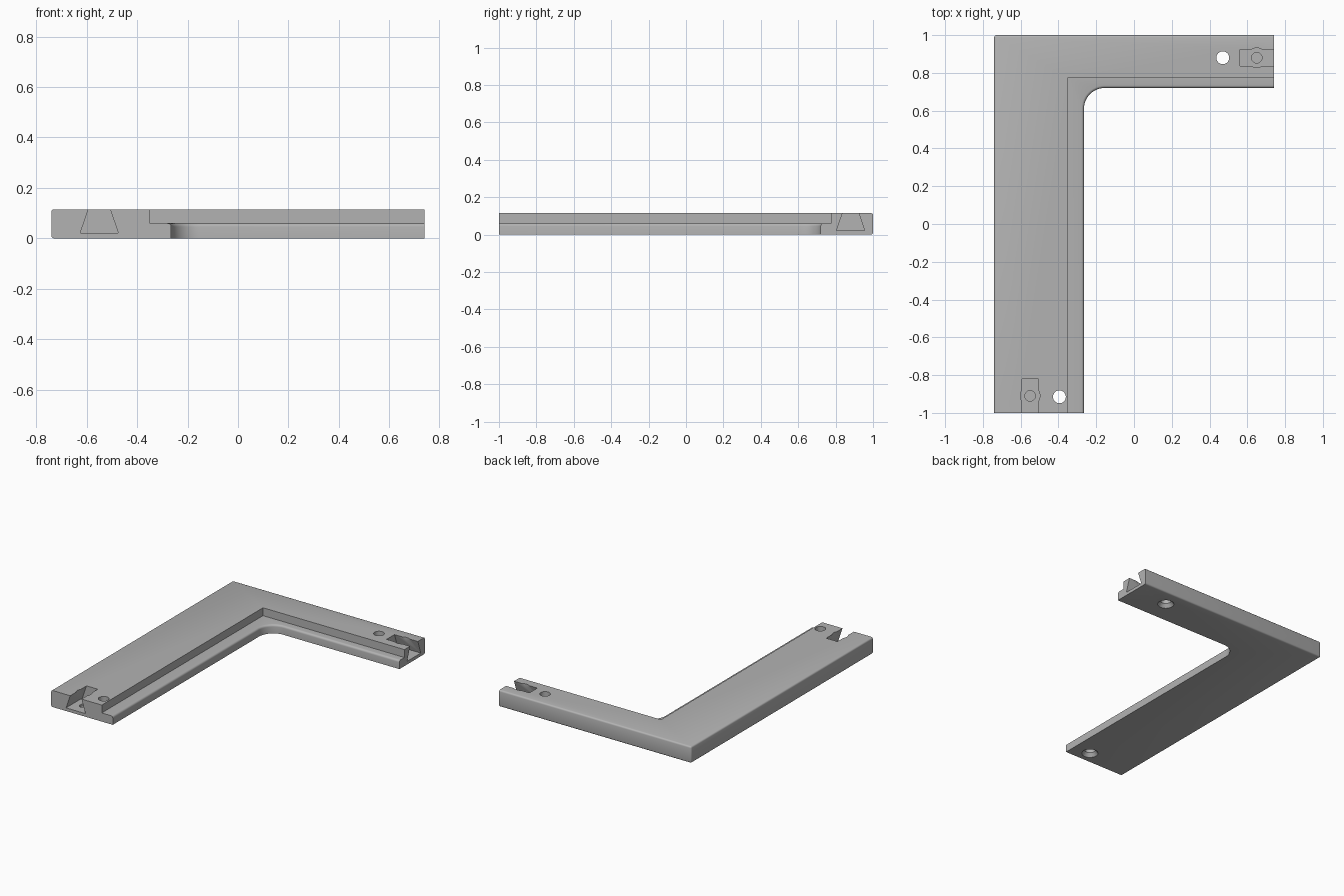
import bpy, bmesh
from math import sin, cos, pi, radians
from mathutils import Matrix

if "Cube" in bpy.data.objects:
    bpy.data.objects.remove(bpy.data.objects["Cube"], do_unlink=True)

W, L, H, LEDGE = 0.74, 1.0, 0.115, 0.06      # half width, half length, height, ledge height
INNER_X, INNER_Y, FILLET = -0.265, 0.72, 0.11

grey = bpy.data.materials.new("plain_grey")
grey.use_nodes = True
grey.diffuse_color = (0.45, 0.45, 0.45, 1)
grey.node_tree.nodes["Principled BSDF"].inputs["Base Color"].default_value = grey.diffuse_color


def prism(name, points, push):
    """Extrude a closed outline of 3D points along the vector push."""
    bm = bmesh.new()
    face = bm.faces.new([bm.verts.new(p) for p in points])
    new = bmesh.ops.extrude_face_region(bm, geom=[face])["geom"]
    bmesh.ops.translate(bm, vec=push, verts=[v for v in new if isinstance(v, bmesh.types.BMVert)])
    bmesh.ops.recalc_face_normals(bm, faces=bm.faces)
    mesh = bpy.data.meshes.new(name)
    bm.to_mesh(mesh)
    bm.free()
    mesh.materials.append(grey)
    obj = bpy.data.objects.new(name, mesh)
    bpy.context.collection.objects.link(obj)
    return obj


def cone(name, x, y, z0, z1, r0, r1):
    """Round cutter standing on z0."""
    bpy.ops.mesh.primitive_cone_add(vertices=40, radius1=r0, radius2=r1, depth=z1 - z0,
                                    location=(x, y, (z0 + z1) / 2))
    obj = bpy.context.object
    obj.name = name
    obj.data.materials.append(grey)
    return obj


def cut(target, cutter):
    bpy.context.view_layer.objects.active = target
    mod = target.modifiers.new("cut", "BOOLEAN")
    mod.operation, mod.solver, mod.object = "DIFFERENCE", "EXACT", cutter
    bpy.ops.object.modifier_apply(modifier=mod.name)
    bpy.data.objects.remove(cutter, do_unlink=True)


def near(edge, axis, value):
    return all(abs(v.co[axis] - value) < 1e-4 for v in edge.verts)


# L-shaped frame with a rounded inner corner
cx, cy = INNER_X + FILLET, INNER_Y - FILLET
arc = [(cx + FILLET * cos(a), cy + FILLET * sin(a), 0)
       for a in (pi - i * pi / 24 for i in range(13))]
frame = prism("corner_frame", [(-W, L, 0), (-W, -L, 0), (INNER_X, -L, 0)] + arc
              + [(W, INNER_Y, 0), (W, L, 0)], (0, 0, H))

# Step cut along the inner side, leaving a low ledge
cut(frame, prism("ledge_cutter", [(-0.35, -1.2, LEDGE), (1, -1.2, LEDGE), (1, 0.775, LEDGE),
                                  (-0.35, 0.775, LEDGE)], (0, 0, 0.2)))

# Rounded ledge lip and softened outer edges
bm = bmesh.new()
bm.from_mesh(frame.data)
bmesh.ops.remove_doubles(bm, verts=bm.verts, dist=1e-5)
lip = [e for e in bm.edges if near(e, 2, LEDGE) and e.is_convex
       and not near(e, 0, W) and not near(e, 1, -L)]
bmesh.ops.bevel(bm, geom=lip, offset=0.014, segments=4, profile=0.5, affect="EDGES")
outer = [e for e in bm.edges if (near(e, 0, -W) and not near(e, 1, -L))
         or (near(e, 1, L) and not near(e, 0, W))]
bmesh.ops.bevel(bm, geom=outer, offset=0.011, segments=3, profile=0.5, affect="EDGES")
bm.to_mesh(frame.data)
bm.free()

# Dovetail slot with screw-head relief and dimple, and a countersunk hole, at each end
ends = [  # slot centre, direction toward the open end, hole centre
    ((-0.55, -0.91), -pi / 2, (-0.395, -0.915)),
    ((0.65, 0.88), 0, (0.47, 0.88)),
]
for (sx, sy), turn, (hx, hy) in ends:
    slot = prism("slot_cutter", [(-0.09, -0.075, 0.022), (-0.09, 0.075, 0.022),
                                 (-0.09, 0.04, 0.125), (-0.09, -0.04, 0.125)], (0.25, 0, 0))
    slot.data.transform(Matrix.Translation((sx, sy, 0)) @ Matrix.Rotation(turn, 4, "Z"))
    cut(frame, slot)
    cut(frame, cone("relief_cutter", sx, sy, 0.04, 0.2, 0.052, 0.052))
    cut(frame, cone("dimple_cutter", sx, sy, 0.008, 0.05, 0.028, 0.028))
    cut(frame, cone("hole_cutter", hx, hy, -0.1, 0.2, 0.034, 0.034))
    cut(frame, cone("countersink_cutter", hx, hy, -0.01, 0.03, 0.06, 0.03))

bpy.ops.object.select_all(action="DESELECT")
frame.select_set(True)
bpy.context.view_layer.objects.active = frame
bpy.ops.object.shade_smooth_by_angle(angle=radians(35))
